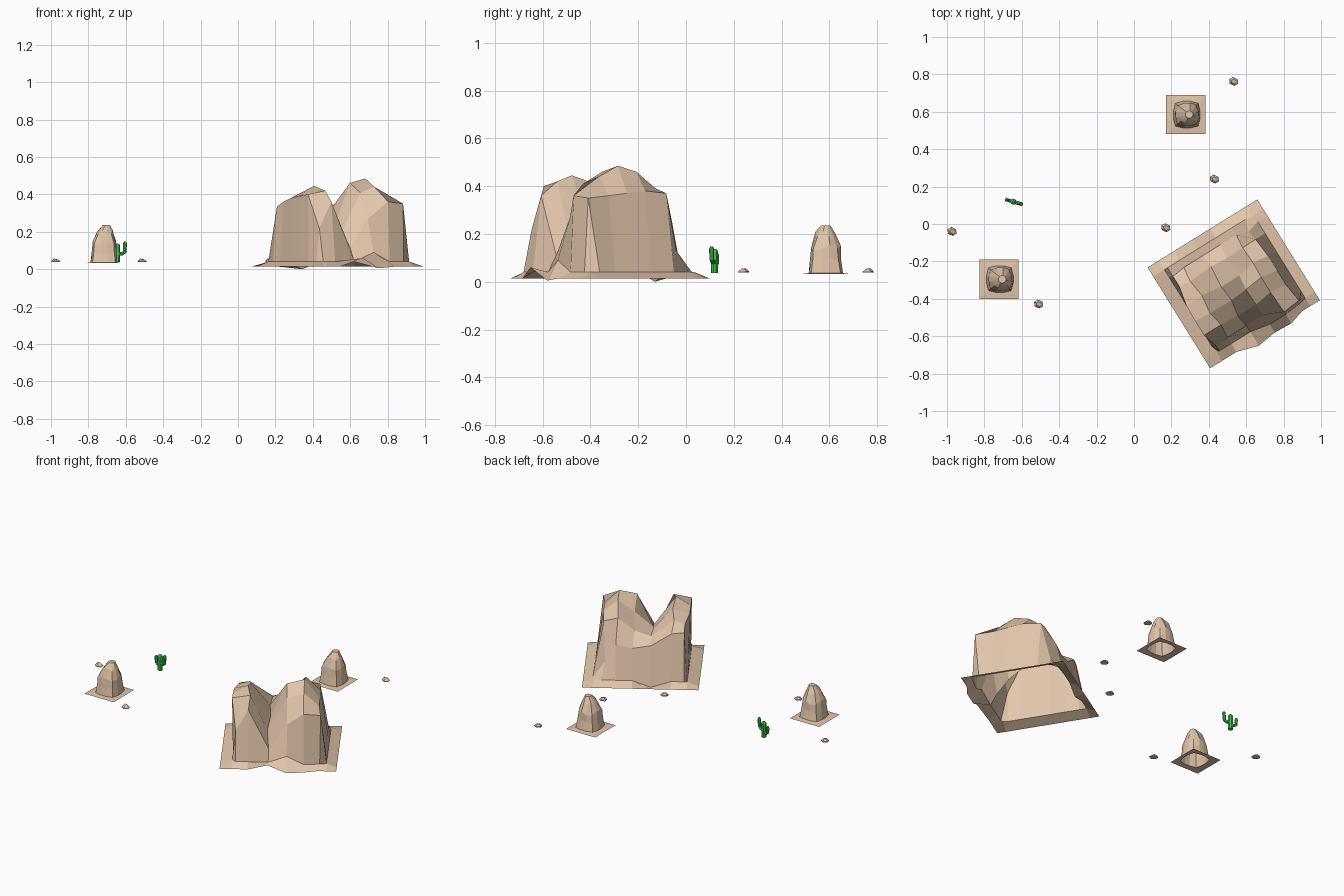
import bpy, bmesh, math, random
from mathutils import Vector

if "Cube" in bpy.data.objects:
    bpy.data.objects.remove(bpy.data.objects["Cube"])

random.seed(4)

def material(name, rgb):
    m = bpy.data.materials.new(name)
    m.diffuse_color = (*rgb, 1)
    m.use_nodes = True
    m.node_tree.nodes["Principled BSDF"].inputs["Base Color"].default_value = m.diffuse_color
    return m

SAND = material("sandstone", (0.77, 0.57, 0.41))
GREEN = material("cactus_green", (0.05, 0.58, 0.08))

def make(name, bm, mat, loc=(0, 0, 0), rot=0):
    bmesh.ops.recalc_face_normals(bm, faces=bm.faces)
    me = bpy.data.meshes.new(name)
    bm.to_mesh(me)
    bm.free()
    me.materials.append(mat)
    ob = bpy.data.objects.new(name, me)
    ob.location = loc
    ob.rotation_euler.z = rot
    bpy.context.collection.objects.link(ob)
    return ob

def bridge(bm, a, b):
    n = len(a)
    for i in range(n):
        bm.faces.new((a[i], a[(i + 1) % n], b[(i + 1) % n], b[i]))

# Twin-peaked mesa: a sculpted sheet with steep walls and a flat skirt
US = [-.345, -.275, -.255, -.18, -.06, .05, .15, .235, .285, .345]
VS = [.317, .26, .215, .14, .03, -.06, -.15, -.225, -.265, -.317]
HEIGHTS = [
    [.335, .33, .25, .23, .25, .13],
    [.36, .38, .28, .31, .39, .37],
    [.38, .41, .28, .38, .46, .38],
    [.39, .445, .25, .46, .485, .37],
    [.40, .42, .20, .41, .44, .36],
    [.22, .36, .11, .27, .36, .35],
]
SPECIAL = {(1, 4): .0, (8, 4): .04, (8, 5): .09, (9, 4): .06, (9, 5): .005}
# sideways nudges (du, dv) that make the walls lean and the foot bulge
NUDGE = {(9, 4): (0, -.035), (9, 5): (0, -.02), (9, 6): (0, -.025), (8, 5): (0, -.02),
         (8, 6): (0, -.02), (8, 7): (.01, -.01), (7, 6): (0, -.045), (7, 7): (.015, -.035),
         (2, 2): (0, -.01), (2, 7): (-.02, -.02), (3, 7): (-.01, 0), (4, 2): (-.022, 0),
         (5, 2): (-.025, 0), (6, 2): (-.025, 0), (1, 8): (-.015, -.01), (8, 1): (.01, .01)}
bm = bmesh.new()
grid = []
for r, v in enumerate(VS):
    row = []
    for c, u in enumerate(US):
        inside = 2 <= r <= 7 and 2 <= c <= 7
        edge = r in (0, 9) or c in (0, 9)
        z = HEIGHTS[r - 2][c - 2] if inside else (.014 if edge else .04)
        z = SPECIAL.get((r, c), z)
        j = .012 if 3 <= r <= 6 and 3 <= c <= 6 else 0
        du, dv = NUDGE.get((r, c), (0, 0))
        row.append(bm.verts.new((u + du + random.uniform(-j, j),
                                 v + dv + random.uniform(-j, j), z)))
    grid.append(row)
for r in range(9):
    for c in range(9):
        bm.faces.new((grid[r][c], grid[r + 1][c], grid[r + 1][c + 1], grid[r][c + 1]))
make("mesa", bm, SAND, (.533, -.32, 0), math.radians(31.8))

# Small rock spires, each on a thin square skirt
def spire(name, x, y):
    random.seed(9)
    bm = bmesh.new()
    rings = []
    # half width, height, x shift, squareness
    for half, z, dx, sq in [(.105, .032, 0, 1.0), (.073, .036, .005, .45), (.068, .09, .006, .3),
                            (.064, .145, .006, .3), (.045, .198, .010, .2), (.02, .235, .018, .1)]:
        ring = []
        for i in range(12):
            a = math.tau * i / 12 + math.pi / 4
            co = Vector((math.cos(a), math.sin(a), 0))
            square = co / max(abs(co.x), abs(co.y))
            p = co.lerp(square, sq) * half
            lift = 0
            if .05 < z < .23:
                p *= random.uniform(.93, 1.05)
                lift = random.uniform(-.012, .012)
            ring.append(bm.verts.new((p.x + dx, p.y, z + lift)))
        rings.append(ring)
    for a, b in zip(rings, rings[1:]):
        bridge(bm, a, b)
    bm.faces.new(rings[-1])
    make(name, bm, SAND, (x, y, 0))

spire("rock_spire_front", -.722, -.295)
spire("rock_spire_back", .277, .585)

# Pebbles: low, lopsided hexagonal domes
for k, (x, y) in enumerate([(.533, .762), (.43, .24), (.17, -.02), (-.973, -.04), (-.51, -.428)]):
    bm = bmesh.new()
    rings = []
    for s, z, slope in [(1, .038, 0), (.97, .043, .002), (.5, .053, .004)]:
        rings.append([bm.verts.new((.027 * s * math.cos(math.tau * i / 6),
                                    .023 * s * math.sin(math.tau * i / 6),
                                    z - slope * math.cos(math.tau * i / 6)))
                      for i in range(6)])
    for a, b in zip(rings, rings[1:]):
        bridge(bm, a, b)
    bm.faces.new(rings[-1])
    bm.faces.new(rings[0])
    make(f"pebble_{k + 1}", bm, SAND, (x, y, 0), math.radians(-25))

# Cactus: trunk and two bent arms swept along paths with tapered tips
def sweep(name, path, loc, rot, sides=8):
    bm = bmesh.new()
    pts = [Vector((p[0], 0, p[1])) for p in path]
    rings = []
    for i, p in enumerate(pts):
        t = (pts[min(i + 1, len(pts) - 1)] - pts[max(i - 1, 0)]).normalized()
        n = Vector((0, 1, 0))
        b = t.cross(n)
        rings.append([bm.verts.new(p + path[i][2] * (n * math.cos(math.tau * k / sides)
                                                     + b * math.sin(math.tau * k / sides)))
                      for k in range(sides)])
    for a, b in zip(rings, rings[1:]):
        bridge(bm, a, b)
    bm.faces.new(rings[0])
    bm.faces.new(rings[-1])
    make(name, bm, GREEN, loc, rot)

spot, turn = (-.645, .119, 0), math.radians(-16)
sweep("cactus_trunk", [(0, .037, .015), (0, .125, .016), (0, .133, .012), (0, .137, .006)], spot, turn)
sweep("cactus_arm_right", [(0, .083, .010), (.028, .083, .010), (.040, .092, .010),
                           (.043, .137, .011), (.043, .147, .006)], spot, turn)
sweep("cactus_arm_left", [(0, .068, .009), (-.025, .068, .009), (-.035, .076, .009),
                          (-.037, .110, .010), (-.037, .120, .005)], spot, turn)
